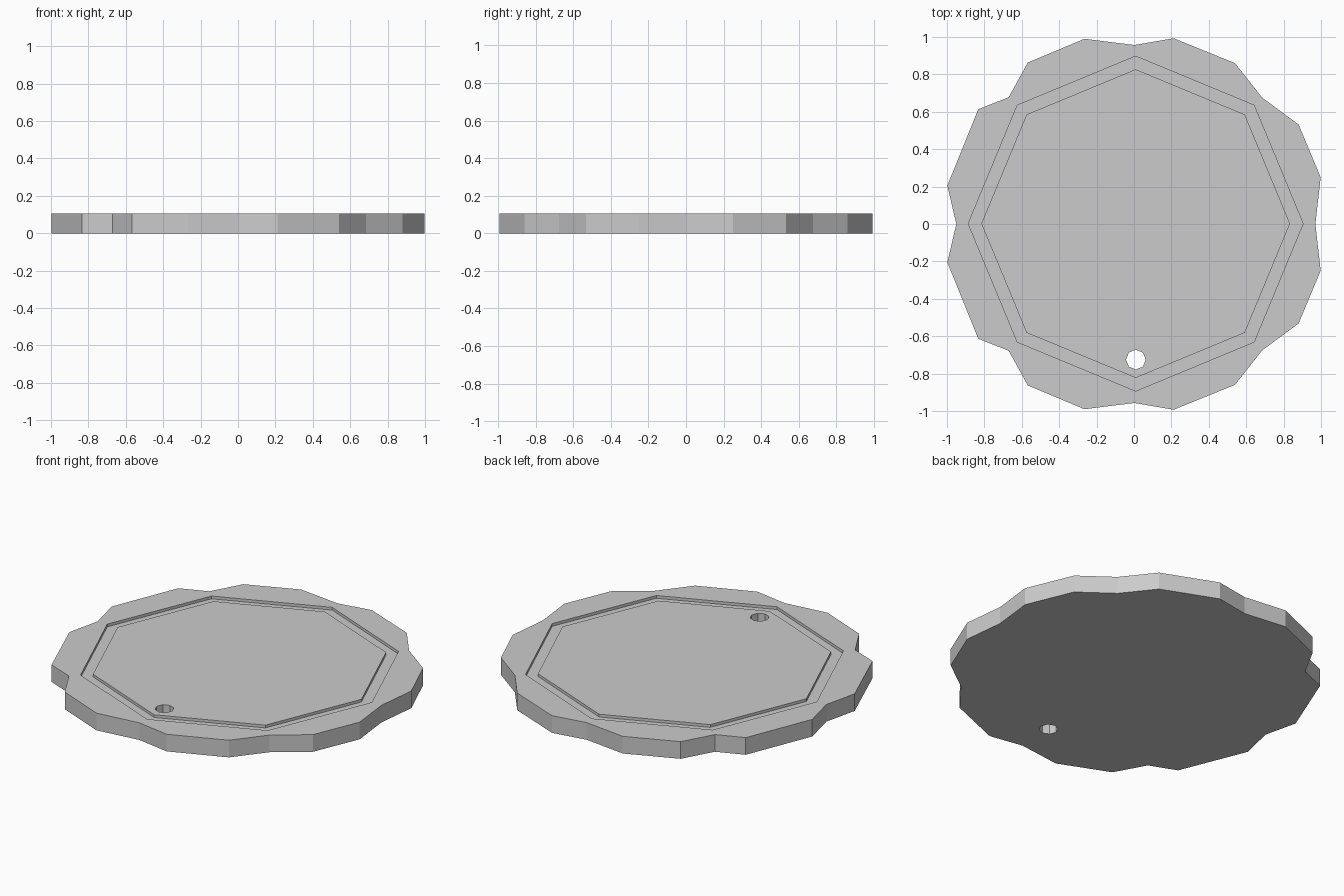
import bpy
import bmesh
from math import cos, sin, pi

if "Cube" in bpy.data.objects:
    bpy.data.objects.remove(bpy.data.objects["Cube"])

HEIGHT = 0.105
FLOOR = 0.088  # bottom of the groove

# Upper half of the scalloped rim, right to left; mirrored for the lower half
HALF = [(0.97, 0), (0.998, 0.25), (0.88, 0.532), (0.685, 0.676), (0.54, 0.86),
        (0.212, 0.993), (0.003, 0.957), (-0.265, 0.99), (-0.568, 0.863),
        (-0.67, 0.678), (-0.833, 0.613), (-0.998, 0.205), (-0.95, 0)]
OUTLINE = HALF + [(x, -y) for x, y in HALF[-2:0:-1]]


def octagon(cx, cy, r):
    return [(cx + r * cos(i * pi / 4), cy + r * sin(i * pi / 4)) for i in range(8)]


bm = bmesh.new()


def ring(points, z):
    """Closed loop of vertices at height z."""
    return [bm.verts.new((x, y, z)) for x, y in points]


def bridge(a, b):
    """Band of quads between two matching loops."""
    n = len(a)
    for i in range(n):
        j = (i + 1) % n
        bm.faces.new((a[i], a[j], b[j], b[i]))


def fill(outer, inner):
    """Flat cap between an outer loop and the opening inside it."""
    edges = []
    for loop in (outer, inner):
        for i in range(len(loop)):
            pair = (loop[i], loop[(i + 1) % len(loop)])
            edges.append(bm.edges.get(pair) or bm.edges.new(pair))
    bmesh.ops.triangle_fill(bm, edges=edges, use_beauty=True, normal=(0, 0, 1))


groove_outer = octagon(0.009, 0.002, 0.895)
groove_inner = octagon(0.009, 0.002, 0.825)
hole = octagon(0.01, -0.725, 0.053)

rim_low, rim_top = ring(OUTLINE, 0), ring(OUTLINE, HEIGHT)
out_top, out_low = ring(groove_outer, HEIGHT), ring(groove_outer, FLOOR)
in_low, in_top = ring(groove_inner, FLOOR), ring(groove_inner, HEIGHT)
hole_top, hole_low = ring(hole, HEIGHT), ring(hole, 0)

# Rim wall, groove walls and floor, hole wall
bridge(rim_low, rim_top)
bridge(out_top, out_low)
bridge(out_low, in_low)
bridge(in_low, in_top)
bridge(hole_top, hole_low)

# Rim top, centre panel and underside
fill(rim_top, out_top)
fill(in_top, hole_top)
fill(rim_low, hole_low)

bmesh.ops.recalc_face_normals(bm, faces=bm.faces)
mesh = bpy.data.meshes.new("scalloped_disc")
bm.to_mesh(mesh)
bm.free()
bpy.context.collection.objects.link(bpy.data.objects.new("scalloped_disc", mesh))
